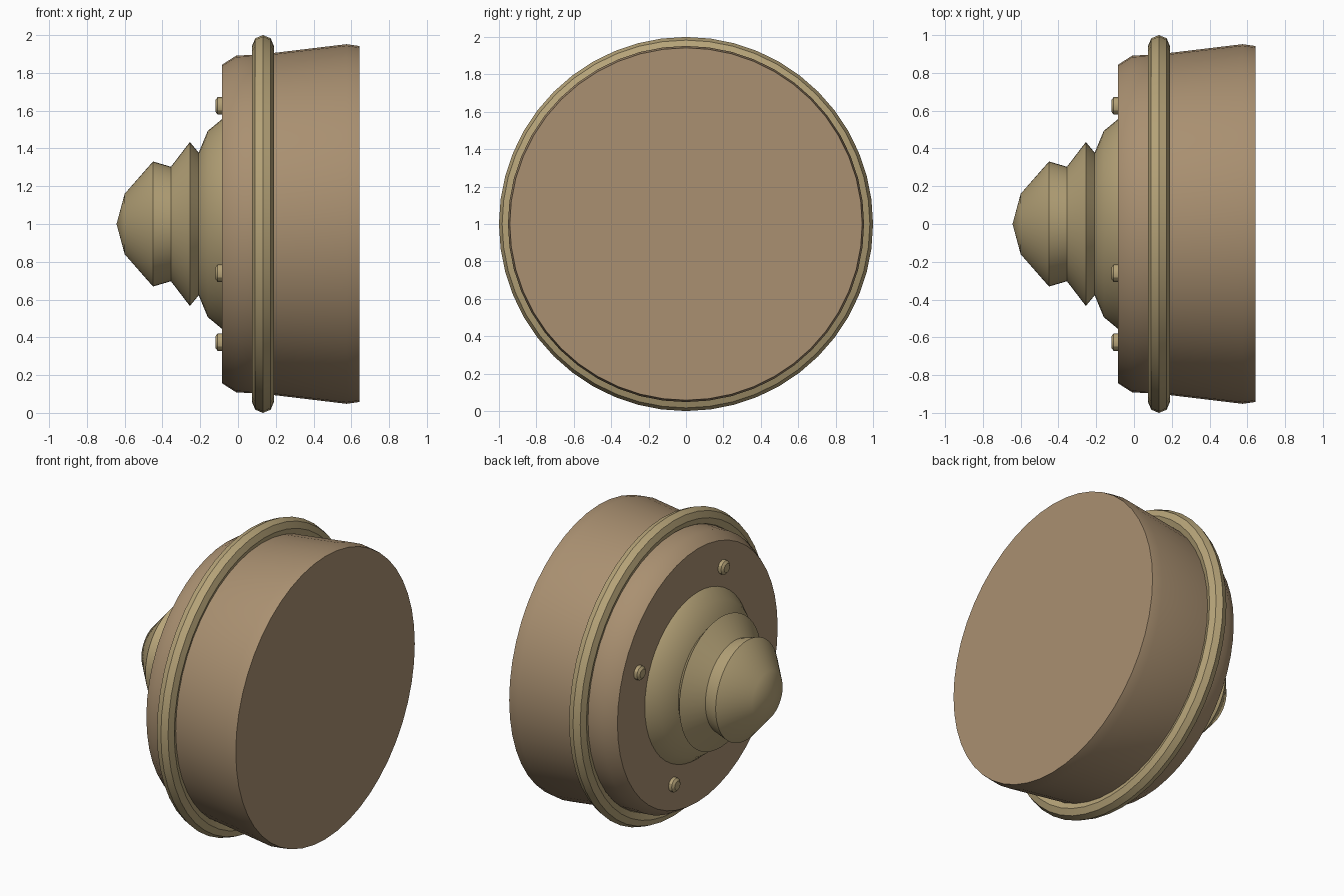
import bpy, bmesh, math
from mathutils import Matrix

if "Cube" in bpy.data.objects:
    bpy.data.objects.remove(bpy.data.objects["Cube"])

def material(name, col):
    m = bpy.data.materials.new(name)
    m.diffuse_color = (*col, 1)
    m.use_nodes = True
    m.node_tree.nodes["Principled BSDF"].inputs["Base Color"].default_value = m.diffuse_color
    return m

BODY = material("dull_tan", (0.40, 0.28, 0.165))
TRIM = material("brass_tan", (0.47, 0.37, 0.19))

def lathe(name, profile, mat, y=0, z=1, segs=48, closed=False, smooth=30):
    """Revolve (x, radius) points around an x-directed axis."""
    bm = bmesh.new()
    rings = []
    for x, r in profile:
        if r == 0:
            rings.append([bm.verts.new((x, 0, 0))] * segs)
        else:
            rings.append([bm.verts.new((x, r * math.cos(t), r * math.sin(t)))
                          for t in (2 * math.pi * i / segs for i in range(segs))])
    pairs = list(zip(rings, rings[1:] + ([rings[0]] if closed else [])))
    for a, b in pairs:
        for i in range(segs):
            j = (i + 1) % segs
            quad = list(dict.fromkeys((a[i], a[j], b[j], b[i])))
            bm.faces.new(quad)
    bmesh.ops.recalc_face_normals(bm, faces=bm.faces)
    me = bpy.data.meshes.new(name)
    bm.to_mesh(me)
    bm.free()
    me.materials.append(mat)
    ob = bpy.data.objects.new(name, me)
    ob.location = (0, y, z)
    bpy.context.collection.objects.link(ob)
    bpy.ops.object.select_all(action='DESELECT')
    ob.select_set(True)
    bpy.context.view_layer.objects.active = ob
    bpy.ops.object.shade_smooth_by_angle(angle=math.radians(smooth))
    return ob

# Main drum, flaring gently towards the back
lathe("drum", [(-0.085, 0), (-0.085, 0.843), (-0.01, 0.891), (0.08, 0.896),
               (0.2, 0.907), (0.575, 0.952), (0.643, 0.942), (0.643, 0)], BODY)

# Octagonal-section band around the drum
band = [(0.132 + 0.058 * math.cos(k * math.pi / 4), 0.942 + 0.058 * math.sin(k * math.pi / 4))
        for k in range(8)]
lathe("band", band, TRIM, closed=True)

# Stepped nose cone
lathe("nose", [(-0.643, 0), (-0.6, 0.16), (-0.45, 0.331), (-0.355, 0.303),
               (-0.255, 0.434), (-0.208, 0.378), (-0.16, 0.493),
               (-0.085, 0.555), (-0.07, 0.555), (-0.07, 0)], TRIM)

# Four bolts around the front face
start = math.atan2(0.625, -0.26)
for k in range(4):
    a = start + k * math.pi / 2
    lathe(f"bolt_{k + 1}", [(-0.12, 0), (-0.12, 0.03), (-0.108, 0.046),
                            (-0.08, 0.046), (-0.08, 0)], TRIM,
          y=0.677 * math.cos(a), z=1 + 0.677 * math.sin(a), segs=12)
